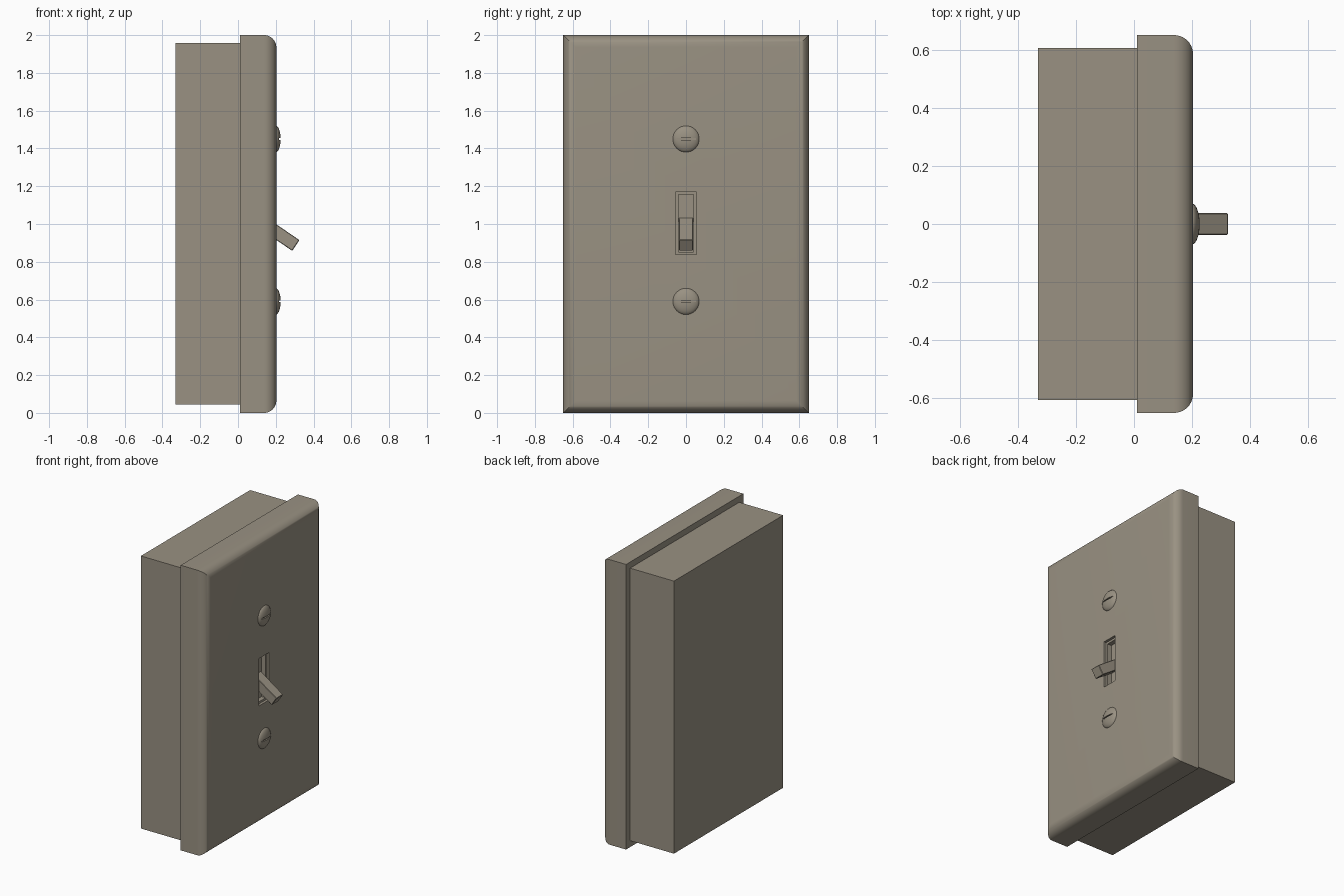
import bpy, bmesh, math

if "Cube" in bpy.data.objects:
    bpy.data.objects.remove(bpy.data.objects["Cube"])

mat = bpy.data.materials.new("warm_grey")
mat.diffuse_color = (0.32, 0.285, 0.225, 1)
mat.use_nodes = True
mat.node_tree.nodes["Principled BSDF"].inputs["Base Color"].default_value = mat.diffuse_color


def finish(name, bm, smooth=False):
    bmesh.ops.recalc_face_normals(bm, faces=bm.faces[:])
    me = bpy.data.meshes.new(name)
    bm.to_mesh(me)
    bm.free()
    me.materials.append(mat)
    ob = bpy.data.objects.new(name, me)
    bpy.context.collection.objects.link(ob)
    bpy.ops.object.select_all(action='DESELECT')
    ob.select_set(True)
    bpy.context.view_layer.objects.active = ob
    if smooth:
        bpy.ops.object.shade_smooth_by_angle(angle=math.radians(35))
    return ob


def loft(name, rings, smooth=False):
    """Skin rectangles (x, half width in y, z low, z high) and cap both ends."""
    bm = bmesh.new()
    loops = [[bm.verts.new((x, y, z)) for y, z in ((-w, lo), (w, lo), (w, hi), (-w, hi))]
             for x, w, lo, hi in rings]
    for a, b in zip(loops, loops[1:]):
        for i in range(4):
            j = (i + 1) % 4
            bm.faces.new((a[i], a[j], b[j], b[i]))
    bm.faces.new(loops[0][::-1])
    bm.faces.new(loops[-1])
    return finish(name, bm, smooth)


# wall box behind the plate
loft("back_box", [(-0.33, 0.605, 0.045, 1.957), (0.01, 0.605, 0.045, 1.957)])

# cover plate with rounded, mitred front edges and a stepped toggle recess
R, N, FRONT = 0.065, 10, 0.203
rings = [(0.01, 0.65, 0, 2)]
for k in range(N + 1):
    a = math.pi / 2 * k / N
    d = R * (1 - math.cos(a))
    rings.append((FRONT - R + R * math.sin(a), 0.65 - d, d, 2 - d))
rings += [(FRONT, 0.055, 0.838, 1.17), (0.185, 0.055, 0.838, 1.17),
          (0.185, 0.041, 0.853, 1.155), (0.153, 0.041, 0.853, 1.155)]
loft("cover_plate", rings, True)

# tilted toggle lever
bm = bmesh.new()
profile = [(0.12, 1.055), (0.325, 0.915), (0.287, 0.858), (0.12, 0.972)]
sides = [[bm.verts.new((x, s * (0.037 if x > 0.2 else 0.038), z)) for x, z in profile]
         for s in (-1, 1)]
for i in range(4):
    j = (i + 1) % 4
    bm.faces.new((sides[0][i], sides[0][j], sides[1][j], sides[1][i]))
bm.faces.new(sides[0])
bm.faces.new(sides[1])
bmesh.ops.recalc_face_normals(bm, faces=bm.faces[:])
bmesh.ops.bevel(bm, geom=bm.edges[:], offset=0.003, segments=1, affect='EDGES')
finish("toggle_lever", bm)

# slotted dome screws
for name, z in (("upper_screw", 1.45), ("lower_screw", 0.59)):
    bm = bmesh.new()
    bmesh.ops.create_uvsphere(bm, u_segments=32, v_segments=20, radius=1)
    for v in bm.verts:
        p = v.co.copy()
        v.co = (0.198 + p.z * 0.028, p.y * 0.071, z + p.x * 0.071)
    screw = finish(name, bm, True)
    bm = bmesh.new()
    bmesh.ops.create_cube(bm, size=1)
    for v in bm.verts:
        v.co = (0.231 + v.co.x * 0.03, v.co.y * 0.2, z + v.co.z * 0.008)
    cutter = finish("slot_cutter", bm)
    cutter.hide_render = True
    bpy.context.view_layer.objects.active = screw
    mod = screw.modifiers.new("slot", 'BOOLEAN')
    mod.operation = 'DIFFERENCE'
    mod.solver = 'EXACT'
    mod.object = cutter
    bpy.ops.object.modifier_move_to_index(modifier="slot", index=0)
    bpy.ops.object.modifier_apply(modifier="slot")
    bpy.data.objects.remove(cutter)
